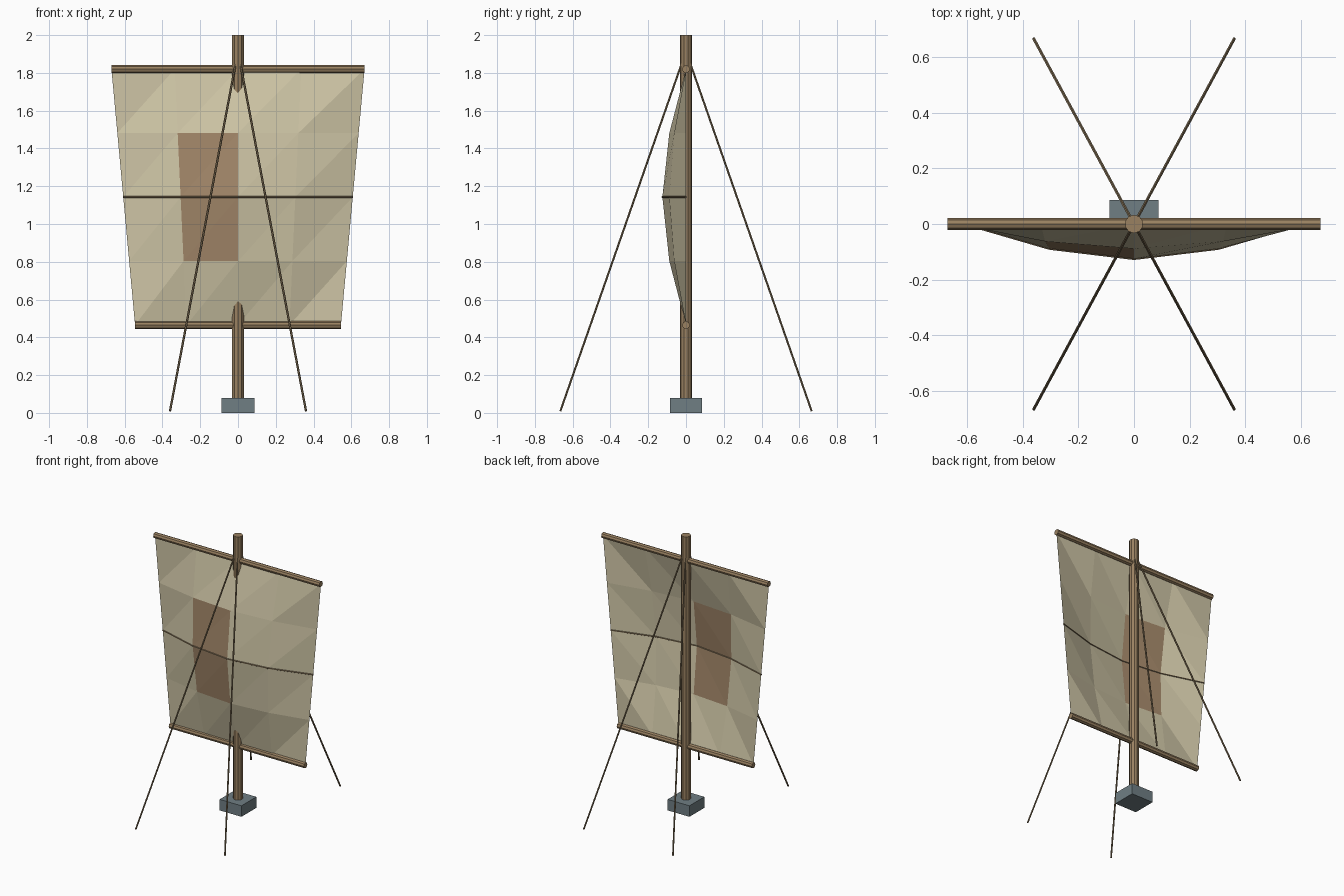
import bpy, bmesh, math
from mathutils import Vector

cube = bpy.data.objects.get("Cube")
if cube:
    bpy.data.objects.remove(cube, do_unlink=True)


def material(name, rgb):
    m = bpy.data.materials.new(name)
    m.use_nodes = True
    m.diffuse_color = (*rgb, 1)
    m.node_tree.nodes["Principled BSDF"].inputs["Base Color"].default_value = (*rgb, 1)
    return m


WOOD = material("wood", (0.32, 0.22, 0.12))
ROPE = material("rope", (0.22, 0.16, 0.09))
CANVAS = material("canvas", (0.62, 0.56, 0.38))
PATCH_CLOTH = material("patch cloth", (0.36, 0.24, 0.14))
STONE = material("stone", (0.16, 0.21, 0.23))


def add_object(name, bm, *mats):
    mesh = bpy.data.meshes.new(name)
    bm.to_mesh(mesh)
    bm.free()
    for m in mats:
        mesh.materials.append(m)
    ob = bpy.data.objects.new(name, mesh)
    bpy.context.collection.objects.link(ob)
    return ob


def add_rod(bm, a, b, radius, sides):
    """Capped rod between two points."""
    a, b = Vector(a), Vector(b)
    new = bmesh.ops.create_cone(bm, cap_ends=True, segments=sides, radius1=radius,
                                radius2=radius, depth=(b - a).length)["verts"]
    turn = (b - a).to_track_quat('Z', 'Y')
    for v in new:
        v.co = turn @ v.co + (a + b) / 2


def rod(name, a, b, radius, sides, mat):
    bm = bmesh.new()
    add_rod(bm, a, b, radius, sides)
    return add_object(name, bm, mat)


# Sail dimensions
N = 4
BOTTOM, TOP = 0.465, 1.82
HALF_BOTTOM, HALF_TOP = 0.545, 0.67
BELLY = 0.125


def sail_point(i, j):
    u, v = i / N, j / N
    half = HALF_BOTTOM + (HALF_TOP - HALF_BOTTOM) * v
    y = -BELLY * math.sin(math.pi * u) * math.sin(math.pi * v)
    return Vector((half * (2 * u - 1), y, BOTTOM + (TOP - BOTTOM) * v))


# Base block
bm = bmesh.new()
bmesh.ops.create_cube(bm, size=1)
for v in bm.verts:
    v.co = Vector((v.co.x * 0.176, v.co.y * 0.172, (v.co.z + 0.5) * 0.08))
add_object("base_block", bm, STONE)

# Mast and the two yards
rod("mast", (0, 0, 0.02), (0, 0, 2), 0.033, 10, WOOD)
rod("upper_yard", (-HALF_TOP, 0, TOP), (HALF_TOP, 0, TOP), 0.021, 8, WOOD)
rod("lower_yard", (-HALF_BOTTOM, 0, BOTTOM), (HALF_BOTTOM, 0, BOTTOM), 0.021, 8, WOOD)

# Billowing sail, with a sewn patch left of the centre line
bm = bmesh.new()
grid = [[bm.verts.new(sail_point(i, j)) for j in range(N + 1)] for i in range(N + 1)]
for i in range(N):
    for j in range(N):
        a, b = grid[i][j], grid[i + 1][j]
        c, d = grid[i + 1][j + 1], grid[i][j + 1]
        for tri in ((a, b, c), (a, c, d)):
            bm.faces.new(tri).material_index = int(i == 1 and j in (1, 2))
add_object("sail", bm, CANVAS, PATCH_CLOTH)

# Reef line across the middle of the sail
bm = bmesh.new()
for i in range(N):
    add_rod(bm, sail_point(i, N // 2), sail_point(i + 1, N // 2), 0.005, 6)
add_object("reef_line", bm, ROPE)

# Four stays from the masthead to the ground
for side, sx in (("right", -1), ("left", 1)):
    for end, sy in (("front", -1), ("back", 1)):
        rod(f"{end}_{side}_stay", (0, 0, 1.915), (sx * 0.36, sy * 0.665, 0.01),
            0.006, 6, ROPE)
